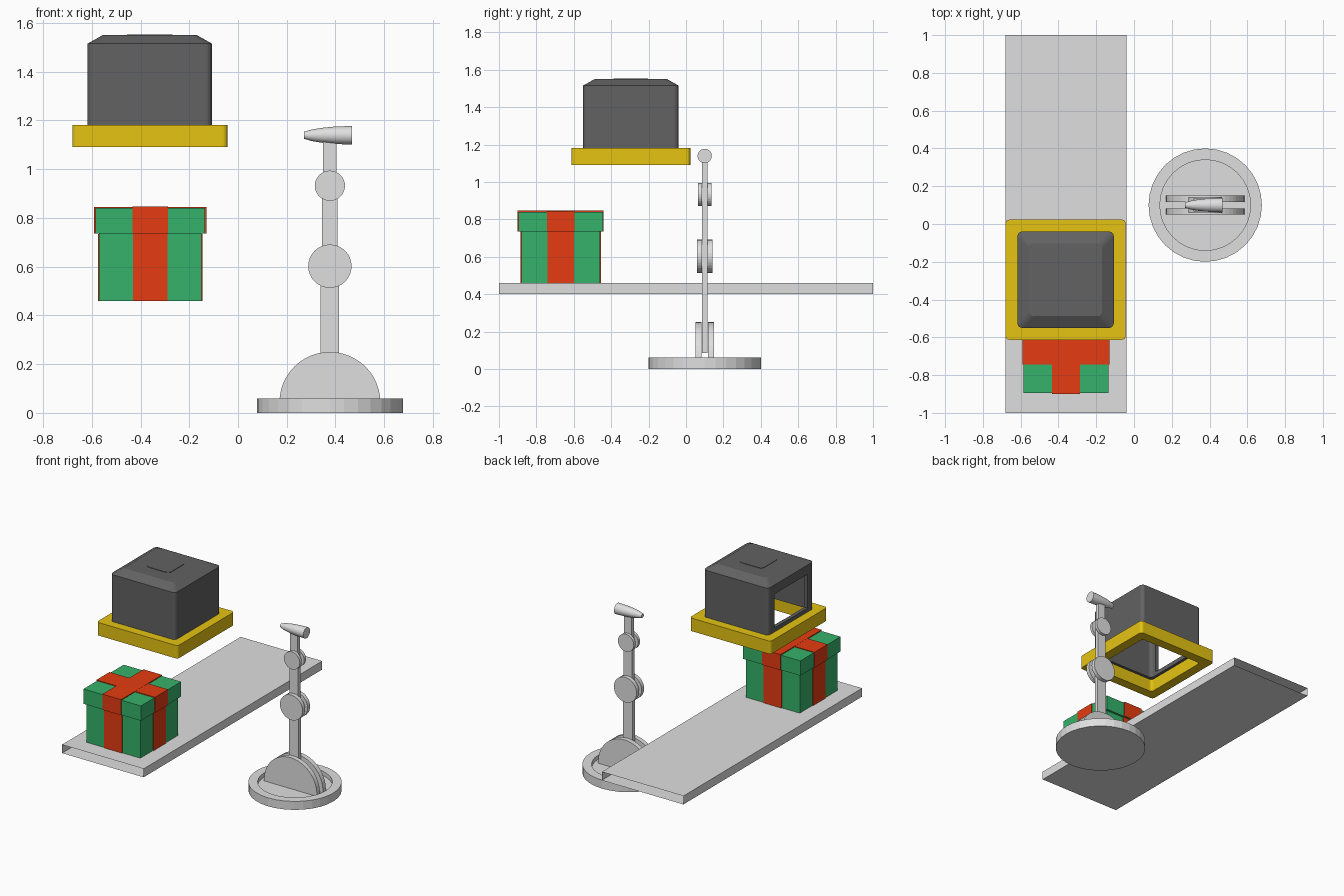
import bpy, bmesh, math
from mathutils import Vector

if "Cube" in bpy.data.objects:
    bpy.data.objects.remove(bpy.data.objects["Cube"])


def material(name, rgb):
    m = bpy.data.materials.new(name)
    m.diffuse_color = (*rgb, 1)
    m.use_nodes = True
    m.node_tree.nodes["Principled BSDF"].inputs["Base Color"].default_value = m.diffuse_color
    return m


GREY = material("light grey", (0.74, 0.74, 0.74))
DARK = material("dark grey", (0.122, 0.122, 0.122))
YELLOW = material("yellow", (0.79, 0.55, 0.006))
GREEN = material("green", (0.036, 0.445, 0.144))
RED = material("red", (0.79, 0.045, 0.006))


def finish(name, bm, mat):
    bmesh.ops.recalc_face_normals(bm, faces=bm.faces)
    me = bpy.data.meshes.new(name)
    bm.to_mesh(me)
    bm.free()
    ob = bpy.data.objects.new(name, me)
    bpy.context.collection.objects.link(ob)
    if mat:
        me.materials.append(mat)
    return ob


def box(name, x, y, z, mat, open_ends=False):
    """Box from (min, max) pairs; open_ends drops the two y faces."""
    bm = bmesh.new()
    bmesh.ops.create_cube(bm, size=1)
    for v in bm.verts:
        v.co = Vector([(r[0] + r[1]) / 2 + c * (r[1] - r[0]) for r, c in zip((x, y, z), v.co)])
    bm.normal_update()
    if open_ends:
        ends = [f for f in bm.faces if abs(f.normal.y) > 0.9]
        bmesh.ops.delete(bm, geom=ends, context='FACES_ONLY')
    return finish(name, bm, mat)


def loft(name, rings, mat, closed=False):
    """Skin a list of equal-length rings, capping the ends unless closed."""
    bm = bmesh.new()
    vs = [[bm.verts.new(p) for p in r] for r in rings]
    n = len(vs[0])
    pairs = list(zip(vs, vs[1:])) + ([(vs[-1], vs[0])] if closed else [])
    for a, b in pairs:
        for i in range(n):
            j = (i + 1) % n
            bm.faces.new((a[i], a[j], b[j], b[i]))
    if not closed:
        bm.faces.new(vs[0])
        bm.faces.new(vs[-1])
    return finish(name, bm, mat)


def rounded_square(cx, cy, h, r, z):
    pts = []
    for k in range(4):
        mid = math.pi / 4 + k * math.pi / 2
        ox = cx + (h - r) * math.copysign(1, math.cos(mid))
        oy = cy + (h - r) * math.copysign(1, math.sin(mid))
        for s in range(5):
            a = k * math.pi / 2 + s * math.pi / 8
            pts.append((ox + r * math.cos(a), oy + r * math.sin(a), z))
    return pts


def arc(cx, cz, r, a0, a1, n):
    return [(cx + r * math.cos(a0 + (a1 - a0) * i / n), cz + r * math.sin(a0 + (a1 - a0) * i / n))
            for i in range(n + 1)]


def slab(name, profile, y0, y1, mat):
    """Extrude an x-z outline along y."""
    return loft(name, [[(x, y, z) for x, z in profile] for y in (y0, y1)], mat)


# Conveyor belt: an open-ended flat tube
box("conveyor_belt", (-0.68, -0.04), (-1, 1), (0.40, 0.46), GREY, open_ends=True)

# Gift box with lid and crossing ribbons
GX, GY = -0.36, -0.67
for part, h, z0, z1, rw in (("gift_box", 0.21, 0.46, 0.735, 0.07),
                            ("gift_lid", 0.225, 0.735, 0.84, 0.073)):
    box(part, (GX - h, GX + h), (GY - h, GY + h), (z0, z1), GREEN)
    top = z1 + 0.006 if part == "gift_lid" else z1
    e = h + 0.005
    box(part + "_ribbon_lengthwise", (GX - rw, GX + rw), (GY - e, GY + e), (z0, top), RED)
    box(part + "_ribbon_crosswise", (GX - e, GX + e), (GY - rw, GY + rw), (z0, top - 0.001), RED)

# Wrapping machine: hollow chamfered housing with a side window
MX, MY = -0.362, -0.295
sections = ((0.16, 1.525), (0.23, 1.495), (0.23, 1.18),
            (0.255, 1.18), (0.255, 1.515), (0.193, 1.55))
housing = loft("machine_housing",
               [rounded_square(MX, MY, h, 0.025, z) for h, z in sections], DARK)
cutter = box("window_cutter", (-0.70, -0.50), (-0.48, -0.11), (1.21, 1.45), None)
cutter.hide_render = True
mod = housing.modifiers.new("window", 'BOOLEAN')
mod.operation = 'DIFFERENCE'
mod.solver = 'EXACT'
mod.object = cutter
bpy.context.view_layer.objects.active = housing
bpy.ops.object.modifier_apply(modifier="window")
bpy.data.objects.remove(cutter)

# Small rounded panel on the housing top
loft("top_panel", [rounded_square(MX, MY, 0.093, 0.025, z) for z in (1.548, 1.553)], DARK)

# Yellow frame below the housing
loft("machine_frame",
     [rounded_square(MX, MY, h, 0.02, z)
      for h, z in ((0.318, 1.09), (0.318, 1.182), (0.25, 1.182), (0.25, 1.09))],
     YELLOW, closed=True)

# Robot arm base: dish with a raised rim
AX, AY = 0.377, 0.1


def circle(r, z, n=32):
    return [(AX + r * math.cos(2 * math.pi * i / n), AY + r * math.sin(2 * math.pi * i / n), z)
            for i in range(n)]


loft("arm_base", [circle(0.30, 0), circle(0.30, 0.06), circle(0.24, 0.06), circle(0.24, 0.03)], GREY)

# Paired shoulder half-discs and joint discs on both sides of the links
for side, s in (("front", -1), ("back", 1)):
    half = arc(AX, 0.043, 0.207, 0, math.pi, 24) + [(AX - 0.207, 0.03), (AX + 0.207, 0.03)]
    slab("shoulder_" + side, half, AY + s * 0.017, AY + s * 0.05, GREY)
    for joint, r, z, w in (("elbow", 0.089, 0.602, 0.042), ("wrist", 0.062, 0.932, 0.035)):
        slab(joint + "_disc_" + side, arc(AX, z, r, 0, 2 * math.pi * 31 / 32, 31),
             AY + s * 0.014, AY + s * w, GREY)

# Arm links
for name, hw, z0, z1 in (("lower_link", 0.038, 0.085, 0.60),
                         ("middle_link", 0.032, 0.60, 0.93),
                         ("upper_link", 0.028, 0.93, 1.13)):
    box(name, (AX - hw, AX + hw), (AY - 0.014, AY + 0.014), (z0, z1), GREY)

# Tapered nozzle at the top of the arm
nozzle = loft("nozzle", [[(x, AY + r * math.cos(math.pi * i / 16), 1.139 + r * math.sin(math.pi * i / 16))
                          for i in range(32)]
                         for x, r in ((0.27, 0.014), (0.30, 0.023), (0.34, 0.030),
                                      (0.40, 0.036), (0.468, 0.038))], GREY)
bpy.ops.object.select_all(action='DESELECT')
nozzle.select_set(True)
bpy.context.view_layer.objects.active = nozzle
bpy.ops.object.shade_smooth_by_angle(angle=math.radians(35))
